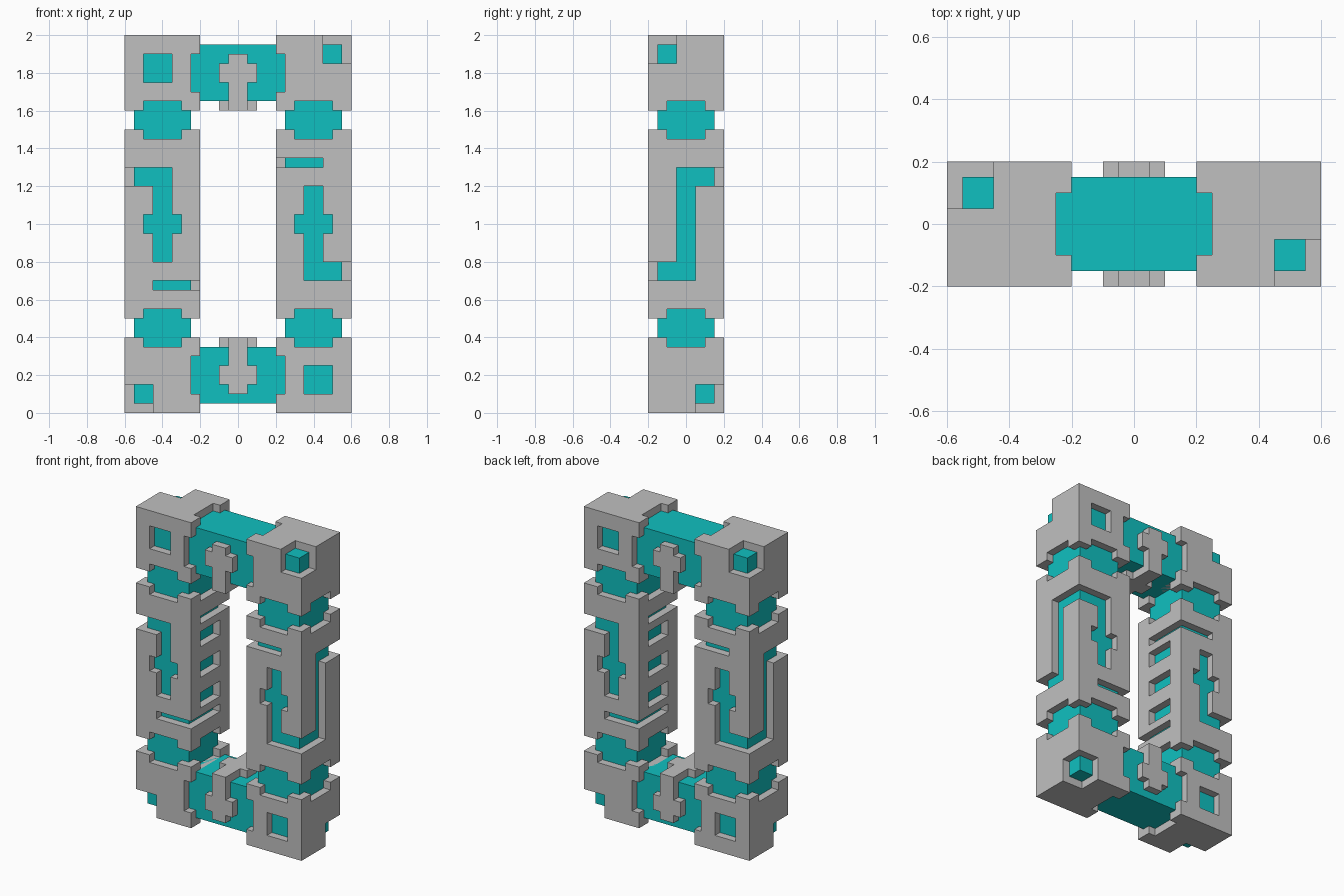
import bpy, bmesh, math
from mathutils import Matrix, Vector

cube = bpy.data.objects.get("Cube")
if cube:
    bpy.data.objects.remove(cube, do_unlink=True)


def material(name, rgb):
    m = bpy.data.materials.new(name)
    m.diffuse_color = (*rgb, 1)
    m.use_nodes = True
    m.node_tree.nodes["Principled BSDF"].inputs["Base Color"].default_value = (*rgb, 1)
    return m


GREY = material("light grey", (0.527, 0.527, 0.527))
TEAL = material("teal", (0.005, 0.527, 0.53))


def boxes(name, mat, ranges):
    """One object made of boxes, each given as x0, x1, y0, y1, z0, z1."""
    bm = bmesh.new()
    for x0, x1, y0, y1, z0, z1 in ranges:
        size = Matrix.Diagonal((x1 - x0, y1 - y0, z1 - z0, 1))
        mid = Vector((x0 + x1, y0 + y1, z0 + z1)) / 2
        bmesh.ops.create_cube(bm, size=1, matrix=Matrix.Translation(mid) @ size)
    me = bpy.data.meshes.new(name)
    bm.to_mesh(me)
    bm.free()
    me.materials.append(mat)
    ob = bpy.data.objects.new(name, me)
    bpy.context.collection.objects.link(ob)
    return ob


def half_turn(ob, name, axis):
    """Copy turned 180 degrees about an axis through the model's middle."""
    new = ob.copy()
    new.data = ob.data.copy()
    new.name = new.data.name = name
    pivot = Matrix.Translation((0, 0, 1))
    new.data.transform(pivot @ Matrix.Rotation(math.pi, 4, axis) @ pivot.inverted())
    bpy.context.collection.objects.link(new)
    return new


# Cut ranges: O overshoots the shell, F and I reach just under the core surface
O = 0.03
FRONT = (-0.2 - O, -0.14)
BACK = (0.14, 0.2 + O)
INNER = (0.2 - O, 0.26)
OUTER = (0.54, 0.6 + O)

cuts = [
    # joint between head and middle block, with a notch on each face
    (0.2 - O, 0.6 + O, -0.2 - O, 0.2 + O, 1.5, 1.6),
    (0.3, 0.5, *FRONT, 1.45, 1.65),
    (0.3, 0.5, *BACK, 1.45, 1.65),
    (*INNER, -0.1, 0.1, 1.45, 1.65),
    (*OUTER, -0.1, 0.1, 1.45, 1.65),
    # notches around the crossbar
    (0.2 - O, 0.25, -0.1, 0.1, 1.94, 2 + O),
    (0.2 - O, 0.25, *FRONT, 1.7, 1.9),
    (0.2 - O, 0.25, *BACK, 1.7, 1.9),
    # head corner and head window
    (0.45, 0.6 + O, -0.2 - O, -0.05, 1.85, 2 + O),
    (0.35, 0.5, *BACK, 1.75, 1.9),
    # groove that wraps from the front face to the outer face
    (0.35, 0.45, *FRONT, 0.7, 1.2),
    (0.3, 0.5, *FRONT, 0.95, 1.05),
    (0.35, 0.6 + O, *FRONT, 0.7, 0.8),
    (*OUTER, -0.2 - O, 0.05, 0.7, 0.8),
    (*OUTER, -0.05, 0.05, 0.7, 1.3),
    # slot that wraps from the front face to the inner face
    (0.2 - O, 0.45, *FRONT, 1.3, 1.35),
    (*INNER, -0.2 - O, 0.1, 1.3, 1.35),
    # inner face window
    (*INNER, -0.1, 0.1, 1.15, 1.25),
]
# The lower half repeats the upper one, turned about the x axis
cuts += [(a, b, -d, -c, 2 - f, 2 - e) for a, b, c, d, e, f in cuts]
cuts.append((*INNER, -0.1, 0.1, 0.95, 1.05))

# Pillar shell
shell = boxes("left_pillar_shell", GREY, [(0.2, 0.6, -0.2, 0.2, 0, 2)])
cutter = boxes("shell_cutter", GREY, cuts)
cutter.hide_render = True
mod = shell.modifiers.new("cutouts", 'BOOLEAN')
mod.operation = 'DIFFERENCE'
mod.solver = 'EXACT'
mod.use_self = True
mod.object = cutter
bpy.context.view_layer.update()
evaluated = shell.evaluated_get(bpy.context.evaluated_depsgraph_get())
result = bpy.data.meshes.new_from_object(evaluated)
shell.modifiers.clear()
shell.data = result
result.name = "left_pillar_shell"
bpy.data.objects.remove(cutter, do_unlink=True)
half_turn(shell, "right_pillar_shell", 'Z')

# Pillar core
core = boxes("left_pillar_core", TEAL, [(0.25, 0.55, -0.15, 0.15, 0.05, 1.95)])
half_turn(core, "right_pillar_core", 'Z')

# Crossbars
bar = boxes("top_crossbar", TEAL, [(-0.25, 0.25, -0.15, 0.15, 1.65, 1.95)])
half_turn(bar, "bottom_crossbar", 'X')

# Straps around the crossbars, with short arms on each side
strap = [(-0.05, 0.05, -0.14, 0.14, 1.6, 1.66)]
for y0, y1 in ((-0.2, -0.14), (0.14, 0.2)):
    strap.append((-0.05, 0.05, y0, y1, 1.6, 1.9))
for x0, x1 in ((-0.1, -0.05), (0.05, 0.1)):
    strap.append((x0, x1, -0.05, 0.05, 1.6, 1.66))
    for y0, y1 in ((-0.2, -0.14), (0.14, 0.2)):
        strap.append((x0, x1, y0, y1, 1.75, 1.85))
top_strap = boxes("top_strap", GREY, strap)
half_turn(top_strap, "bottom_strap", 'X')
